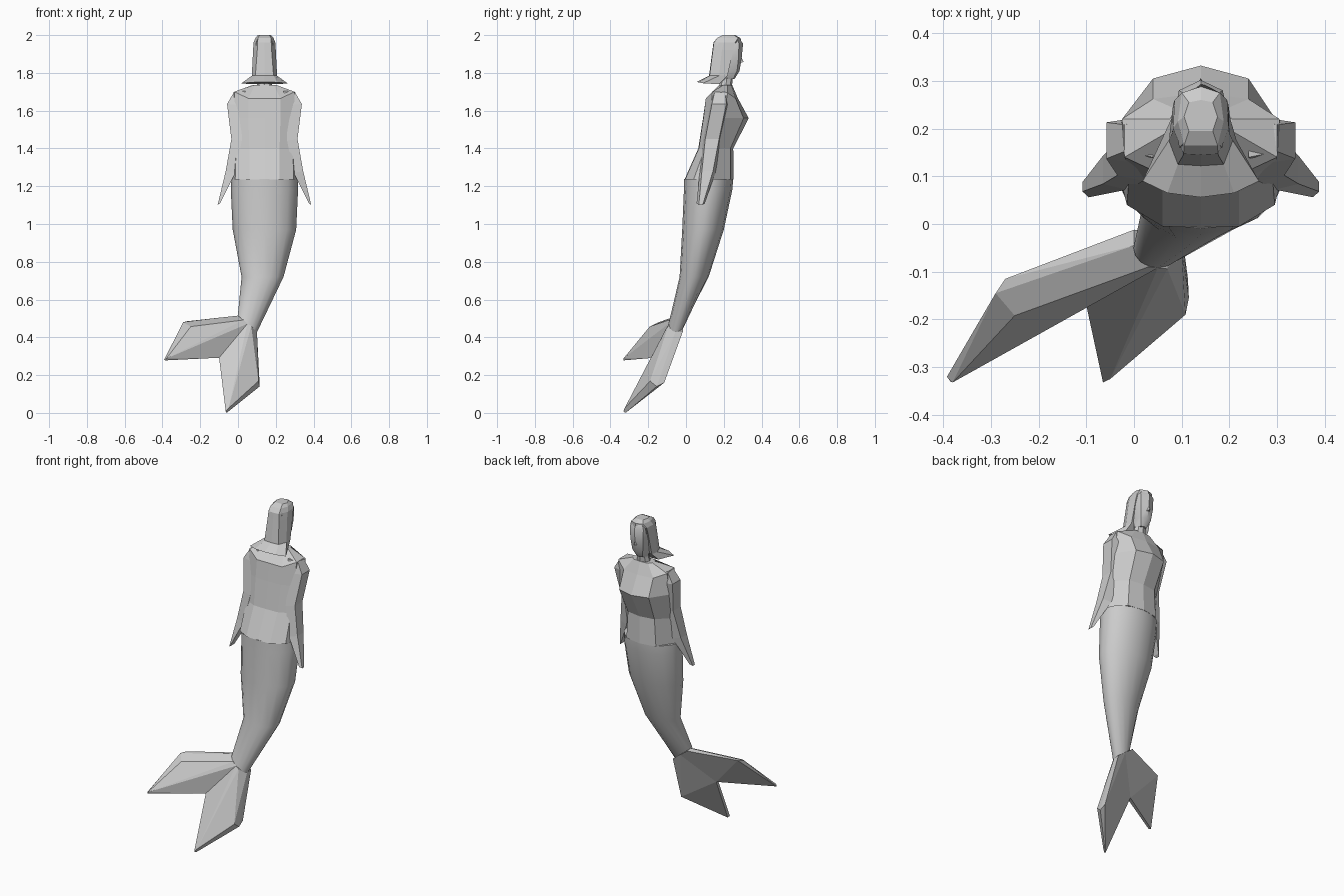
import bpy, bmesh
from math import cos, sin, pi, radians

CX = 0.14  # x of the figure's own symmetry plane


def finish(name, bm, smooth=None):
    bmesh.ops.recalc_face_normals(bm, faces=bm.faces[:])
    me = bpy.data.meshes.new(name)
    bm.to_mesh(me)
    bm.free()
    ob = bpy.data.objects.new(name, me)
    bpy.context.collection.objects.link(ob)
    if smooth:
        bpy.ops.object.select_all(action='DESELECT')
        ob.select_set(True)
        bpy.context.view_layer.objects.active = ob
        bpy.ops.object.shade_smooth_by_angle(angle=radians(smooth))
    return ob


def loft(name, rings, smooth=None):
    bm = bmesh.new()
    vs = [[bm.verts.new(p) for p in r] for r in rings]
    n = len(vs[0])
    for a, b in zip(vs, vs[1:]):
        for i in range(n):
            j = (i + 1) % n
            bm.faces.new((a[i], a[j], b[j], b[i]))
    bm.faces.new(vs[0])
    bm.faces.new(vs[-1])
    return finish(name, bm, smooth)


def hull(name, pts, smooth=None):
    bm = bmesh.new()
    for p in pts:
        bm.verts.new(p)
    bmesh.ops.convex_hull(bm, input=bm.verts[:])
    bmesh.ops.dissolve_limit(bm, angle_limit=radians(2), verts=bm.verts[:], edges=bm.edges[:])
    return finish(name, bm, smooth)


def oval(cx, cy, z, rx, ry, slope=0, n=16):
    return [(cx + rx * cos(2 * pi * i / n), cy + ry * sin(2 * pi * i / n),
             z + slope * rx * cos(2 * pi * i / n)) for i in range(n)]


def mirrored(z, half):
    """Full ring from (dx, y[, z]) points running back centre to front centre."""
    pts = [(CX + p[0], p[1], p[2] if len(p) > 2 else z) for p in half]
    return pts + [(2 * CX - x, y, h) for x, y, h in pts[-2:0:-1]]


# Fish tail
loft("tail", [
    oval(0.14, 0.12, 1.237, 0.177, 0.13),
    oval(0.14, 0.117, 1.18, 0.178, 0.128),
    oval(0.14, 0.09, 0.97, 0.168, 0.11),
    oval(0.13, 0.043, 0.72, 0.111, 0.077),
    oval(0.05, -0.05, 0.472, 0.051, 0.042, -0.85),
], 40)

# Flukes share the notch between them
notch = [(-0.10, -0.15, 0.295), (-0.10, -0.17, 0.292)]
root = [(0.05, -0.015, 0.472), (0.05, -0.092, 0.472)]
hull("left_fluke", notch + root + [
    (0.0, -0.045, 0.515), (0.0, -0.012, 0.51), (0.03, -0.09, 0.492),
    (-0.29, -0.145, 0.48), (-0.27, -0.115, 0.485), (-0.25, -0.192, 0.457),
    (-0.38, -0.332, 0.287), (-0.392, -0.32, 0.28), (-0.385, -0.33, 0.278)])
hull("right_fluke", notch + root + [
    (0.10, -0.055, 0.43), (0.10, -0.015, 0.435), (0.07, -0.094, 0.46),
    (0.115, -0.155, 0.14), (0.113, -0.115, 0.16), (0.108, -0.19, 0.168),
    (-0.065, -0.332, 0.008), (-0.05, -0.325, 0.025), (-0.06, -0.32, 0.0)])

# Torso
loft("torso", [
    mirrored(1.235, [(0, -.008), (.08, -.005), (.155, .04), (.175, .12), (.1, .235), (0, .252)]),
    mirrored(1.40, [(0, .065), (.08, .068), (.15, .1), (.165, .16), (.09, .235), (0, .25)]),
    mirrored(1.56, [(0, .09), (.085, .092), (.155, .125), (.17, .2), (.1, .305), (0, .332)]),
    mirrored(1.665, [(0, .105), (.085, .105), (.16, .14, 1.7), (.165, .22, 1.695), (.1, .262), (0, .275)]),
    mirrored(1.735, [(0, .175), (.05, .175), (.065, .195), (.065, .22), (.05, .24), (0, .245)]),
])

# Arms: (inner dx, outer dx, back y, front y, inner z, outer z)
sections = [(.10, .16, .14, .22, 1.705, 1.70),
            (.12, .198, .125, .225, 1.63, 1.635),
            (.12, .175, .09, .187, 1.44, 1.45),
            (.155, .205, .072, .155, 1.27, 1.28),
            (.235, .248, .056, .10, 1.11, 1.10)]
for side, s in (("left", -1), ("right", 1)):
    loft(side + "_arm", [[(CX + s * i, b, zi), (CX + s * o, b + .012, zo),
                          (CX + s * o, f - .012, zo), (CX + s * i, f, zi)]
                         for i, o, b, f, zi, zo in sections])

# Neck
loft("neck", [oval(CX, .205, 1.71, .045, .035, n=8),
              oval(CX, .215, 1.76, .036, .032, n=8),
              oval(CX, .22, 1.84, .036, .032, n=8)])

# Face
loft("face", [
    mirrored(1.768, [(0, .20), (.025, .20), (.035, .22), (.02, .25), (0, .257)]),
    mirrored(1.81, [(0, .18), (.035, .18), (.05, .215), (.035, .27), (0, .283)]),
    mirrored(1.88, [(0, .17), (.045, .17), (.058, .22), (.043, .278), (0, .295)]),
    mirrored(1.955, [(0, .16), (.045, .16), (.057, .22), (.046, .28), (0, .302)]),
    mirrored(1.985, [(0, .17), (.035, .17), (.045, .22), (.03, .27), (0, .28)]),
], 35)
hull("nose", [(CX, .29, 1.89), (CX - .01, .285, 1.853), (CX + .01, .285, 1.853), (CX, .306, 1.858)])

# Hair with flared ends behind the shoulders
loft("hair", [
    mirrored(2.0, [(0, .195), (.025, .195), (.035, .225), (.025, .255), (0, .26)]),
    mirrored(1.985, [(0, .165), (.035, .165), (.048, .215), (.04, .275), (0, .288)]),
    mirrored(1.96, [(0, .145), (.036, .147), (.058, .2), (.055, .26), (0, .295)]),
    mirrored(1.92, [(0, .14), (.038, .142), (.06, .19), (.058, .25), (0, .25)]),
    mirrored(1.785, [(0, .122), (.048, .125), (.067, .175), (.062, .22), (0, .20)]),
    mirrored(1.745, [(0, .056, 1.752), (.07, .065, 1.75), (.122, .09), (.075, .175, 1.74), (0, .18, 1.74)]),
])
